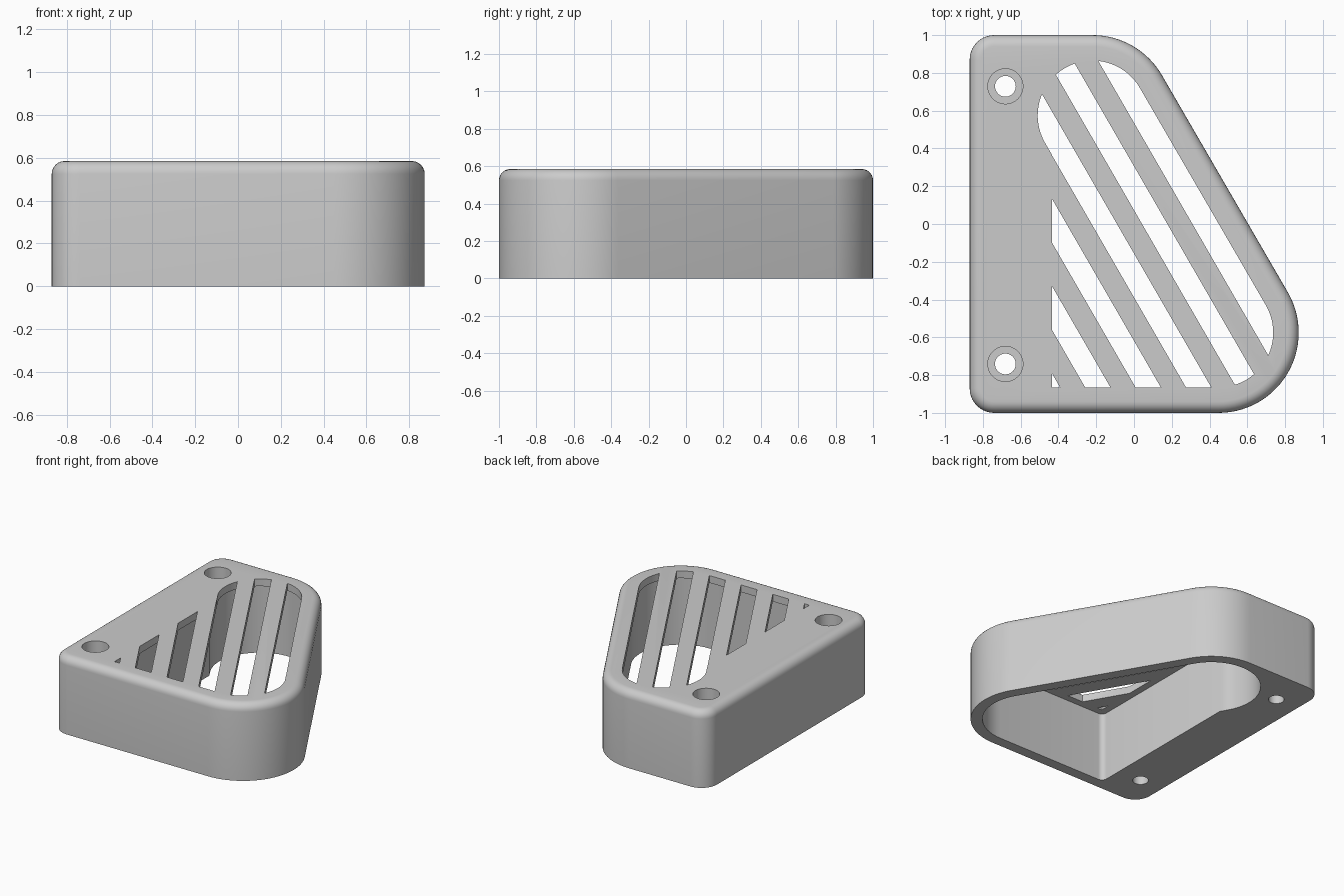
import bpy, bmesh
from math import sin, cos, pi, radians
from mathutils import Vector

cube = bpy.data.objects.get("Cube")
if cube:
    bpy.data.objects.remove(cube, do_unlink=True)

HEIGHT, CEILING = 0.585, 0.53
UPPER, LOWER = (-0.22, 0.575), (0.447, -0.575)   # centres of the two big rounds
OUTER, CAVITY, VENT = 0.425, 0.343, 0.29         # their radii on each outline
HOLES = [(-0.681, 0.729), (-0.681, -0.741)]

grey = bpy.data.materials.new("plain_grey")
grey.use_nodes = True
colour = (0.6, 0.6, 0.6, 1)
grey.diffuse_color = colour
grey.node_tree.nodes["Principled BSDF"].inputs["Base Color"].default_value = colour


def arc(centre, r, start, end, steps=20):
    angles = [radians(start + (end - start) * i / steps) for i in range(steps + 1)]
    return [(centre[0] + r * cos(a), centre[1] + r * sin(a)) for a in angles]


def flat(points, z):
    bm = bmesh.new()
    bm.faces.new([bm.verts.new((x, y, z)) for x, y in points])
    return bm


def raise_up(bm, depth):
    """Extrude every face of a flat mesh upwards."""
    ext = bmesh.ops.extrude_face_region(bm, geom=bm.faces[:], use_keep_orig=True)
    verts = [g for g in ext["geom"] if isinstance(g, bmesh.types.BMVert)]
    bmesh.ops.translate(bm, vec=(0, 0, depth), verts=verts)
    bmesh.ops.recalc_face_normals(bm, faces=bm.faces[:])


def make_object(name, bm):
    mesh = bpy.data.meshes.new(name)
    bm.to_mesh(mesh)
    bm.free()
    mesh.materials.append(grey)
    obj = bpy.data.objects.new(name, mesh)
    bpy.context.scene.collection.objects.link(obj)
    return obj


def prism(name, points, z0, z1):
    bm = flat(points, z0)
    raise_up(bm, z1 - z0)
    return make_object(name, bm)


def inner_outline(r, corner):
    """Plan with a round lower right and a round top that runs into the left wall."""
    wall = -0.143 - r
    bulge = arc(UPPER, r, 30, 210, 32)
    end_x, end_y = bulge[-1]
    join = (wall, end_y - (wall - end_x) * 3 ** 0.5)   # tangent line meets the wall
    return corner + arc(LOWER, r, -90, 30) + bulge + [join]


# Outer shell with a rounded top rim
x, y, r = -0.87, 1.0, 0.13
outline = (arc((x + r, r - y), r, 180, 270, 10) + arc(LOWER, OUTER, -90, 30, 28)
           + arc(UPPER, OUTER, 30, 90, 16) + arc((x + r, y - r), r, 90, 180, 10))
bm = flat(outline, 0)
raise_up(bm, HEIGHT)
rim = [e for e in bm.edges if all(v.co.z > HEIGHT - 0.01 for v in e.verts)]
bmesh.ops.bevel(bm, geom=rim, offset=0.06, segments=6, profile=0.5, affect='EDGES')
body = make_object("vented_cover", bm)

# Cavity open at the bottom, wider than the vented area
fillet = 0.04
corner = arc((-0.143 - CAVITY + fillet, LOWER[1] - CAVITY + fillet), fillet, 180, 270, 6)
cutters = [prism("cavity_cutter", inner_outline(CAVITY, corner), -0.1, CEILING)]

# Slanted vent slots: slice the vented area into bands and keep every other one
normal = Vector((cos(pi / 6), sin(pi / 6), 0))
PITCH, WIDTH, FIRST = 0.2311, 0.116, 0.268
bm = flat(inner_outline(VENT, [(-0.143 - VENT, LOWER[1] - VENT)]), 0.5)
for i in range(6):
    for d in (FIRST - i * PITCH, FIRST - i * PITCH + WIDTH):
        bmesh.ops.bisect_plane(bm, geom=bm.verts[:] + bm.edges[:] + bm.faces[:],
                               plane_co=normal * d, plane_no=normal)
bars = [f for f in bm.faces
        if (f.calc_center_median().dot(normal) - FIRST) % PITCH > WIDTH
        and f.calc_center_median().dot(normal) < FIRST]
bmesh.ops.delete(bm, geom=bars, context='FACES')
raise_up(bm, 0.2)
cutters.append(make_object("slot_cutter", bm))

# Counterbored screw holes
for centre in HOLES:
    cutters.append(prism("screw_hole_cutter", arc(centre, 0.055, 0, 351, 39), -0.1, 0.7))
    cutters.append(prism("counterbore_cutter", arc(centre, 0.093, 0, 351, 39), 0.14, 0.7))

# Cut everything from the shell
for cutter in cutters:
    cutter.hide_render = True
    mod = body.modifiers.new(cutter.name, 'BOOLEAN')
    mod.operation, mod.solver, mod.object = 'DIFFERENCE', 'EXACT', cutter

bpy.context.view_layer.update()
result = body.evaluated_get(bpy.context.evaluated_depsgraph_get())
mesh = bpy.data.meshes.new_from_object(result)
body.modifiers.clear()
body.data = mesh
for cutter in cutters:
    bpy.data.objects.remove(cutter, do_unlink=True)

# Single material and smooth rounds with crisp edges
mesh.materials.clear()
mesh.materials.append(grey)
for poly in mesh.polygons:
    poly.material_index = 0
bpy.ops.object.select_all(action='DESELECT')
body.select_set(True)
bpy.context.view_layer.objects.active = body
bpy.ops.object.shade_smooth_by_angle(angle=radians(32))
